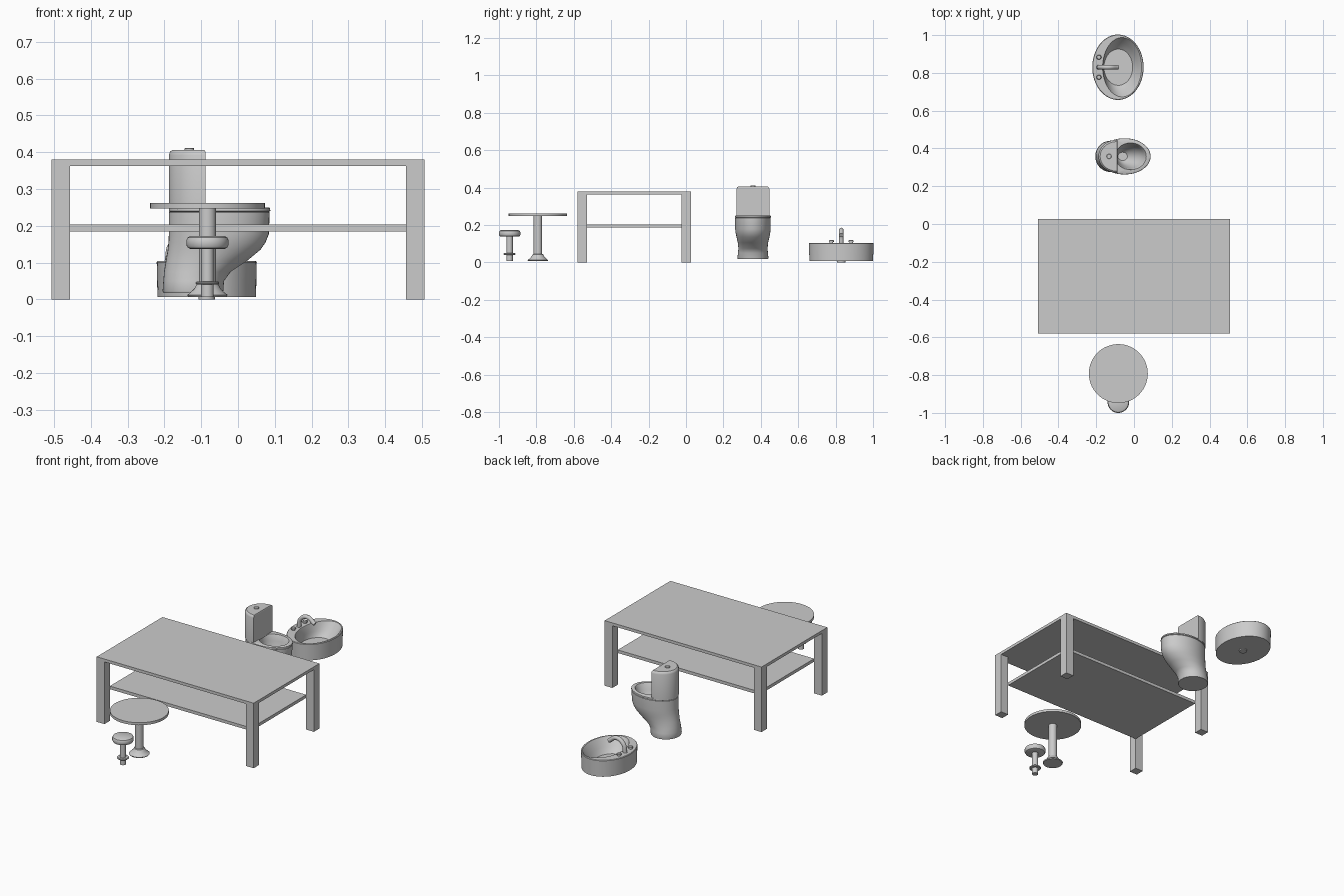
import bpy, bmesh, math

if "Cube" in bpy.data.objects:
    bpy.data.objects.remove(bpy.data.objects["Cube"])


def finish(name, bm, smooth=True):
    bmesh.ops.recalc_face_normals(bm, faces=bm.faces[:])
    me = bpy.data.meshes.new(name)
    bm.to_mesh(me)
    bm.free()
    ob = bpy.data.objects.new(name, me)
    bpy.context.collection.objects.link(ob)
    if smooth:
        bpy.ops.object.select_all(action='DESELECT')
        ob.select_set(True)
        bpy.context.view_layer.objects.active = ob
        bpy.ops.object.shade_smooth_by_angle(angle=math.radians(35))
    return ob


def box(name, x0, x1, y0, y1, z0, z1):
    bm = bmesh.new()
    bmesh.ops.create_cube(bm, size=1)
    for v in bm.verts:
        v.co = ((x0 + x1) / 2 + v.co.x * (x1 - x0),
                (y0 + y1) / 2 + v.co.y * (y1 - y0),
                (z0 + z1) / 2 + v.co.z * (z1 - z0))
    return finish(name, bm, False)


def loft(name, rings, start=0.0, sweep=2 * math.pi, n=48):
    """Stack elliptical rings (cx, cy, z, rx, ry); partial sweeps give D shapes."""
    bm = bmesh.new()
    count = n if sweep > 6.28 else n + 1
    rows = []
    for cx, cy, z, rx, ry in rings:
        angles = [start + sweep * i / n for i in range(count)]
        rows.append([bm.verts.new((cx + rx * math.cos(a), cy + ry * math.sin(a), z))
                     for a in angles])
    for a, b in zip(rows, rows[1:]):
        for i in range(count):
            j = (i + 1) % count
            bm.faces.new((a[i], a[j], b[j], b[i]))
    bm.faces.new(rows[0][::-1])
    bm.faces.new(rows[-1])
    return finish(name, bm)


def lathe(name, cx, cy, profile, n=48):
    return loft(name, [(cx, cy, z, r, r) for r, z in profile], n=n)


# coffee table: top, four legs, lower shelf
X, Y0, Y1, LEG = 0.507, -0.58, 0.027, 0.05
box("coffee_table_top", -X, X, Y0, Y1, 0.363, 0.38)
for side, x in (("left", -X), ("right", X - LEG)):
    for end, y in (("front", Y0), ("back", Y1 - LEG)):
        box(f"coffee_table_leg_{end}_{side}", x, x + LEG, y, y + LEG, 0, 0.363)
box("coffee_table_shelf", -X + LEG, X - LEG, Y0 + LEG, Y1 - LEG, 0.185, 0.203)

# round pedestal table
CX = -0.083
lathe("round_table_top", CX, -0.792, [(0.156, 0.247), (0.156, 0.262)], 64)
lathe("round_table_pedestal", CX, -0.792,
      [(0.052, 0.007), (0.055, 0.012), (0.046, 0.019), (0.036, 0.029),
       (0.028, 0.043), (0.023, 0.045), (0.023, 0.247)])

# bar stool
lathe("stool_seat", CX, -0.943,
      [(0.046, 0.137), (0.053, 0.14), (0.057, 0.147), (0.057, 0.161),
       (0.054, 0.168), (0.047, 0.172)])
lathe("stool_stem", CX, -0.943, [(0.017, 0.006), (0.017, 0.138)], 24)
lathe("stool_foot_ring", CX, -0.943,
      [(0.029, 0.04), (0.032, 0.043), (0.032, 0.046), (0.029, 0.049)], 32)

# toilet bowl: outer wall (z, back x, front x, half width), then the hollow
TY = 0.358
outer = [(0.018, -0.203, -0.042, 0.081), (0.023, -0.205, -0.04, 0.083),
         (0.05, -0.203, -0.038, 0.080), (0.075, -0.201, -0.02, 0.078),
         (0.105, -0.196, 0.025, 0.081), (0.135, -0.191, 0.061, 0.088),
         (0.155, -0.189, 0.075, 0.092), (0.178, -0.188, 0.084, 0.095),
         (0.236, -0.188, 0.086, 0.095), (0.238, -0.186, 0.084, 0.093),
         (0.240, -0.188, 0.088, 0.096), (0.248, -0.187, 0.087, 0.095),
         (0.250, -0.185, 0.084, 0.092)]
inner = [(0.250, -0.100, 0.065, 0.071), (0.246, -0.099, 0.062, 0.068),
         (0.215, -0.097, 0.052, 0.062), (0.175, -0.094, 0.025, 0.050),
         (0.14, -0.09, -0.015, 0.034), (0.125, -0.085, -0.035, 0.022)]
loft("toilet_bowl", [((a + b) / 2, TY, z, (b - a) / 2, w) for z, a, b, w in outer + inner])

# toilet tank (D shaped, flat side toward the bowl) and flush button
loft("toilet_tank", [(-0.088, TY, 0.245, 0.1, 0.088), (-0.088, TY, 0.392, 0.1, 0.088),
                     (-0.088, TY, 0.401, 0.097, 0.085), (-0.091, TY, 0.406, 0.088, 0.078)],
     math.pi / 2, math.pi, 32)
lathe("flush_button", -0.132, TY, [(0.013, 0.404), (0.013, 0.41), (0.011, 0.412)], 24)

# wash basin with an offset bowl
SY = 0.83
loft("basin", [(-0.085, SY, 0.007, 0.134, 0.17), (-0.085, SY, 0.101, 0.136, 0.173),
               (-0.085, SY, 0.104, 0.133, 0.170), (-0.063, SY, 0.104, 0.103, 0.157),
               (-0.064, SY, 0.1, 0.1, 0.154), (-0.073, SY, 0.055, 0.09, 0.128),
               (-0.083, SY, 0.025, 0.076, 0.096)], n=64)
lathe("basin_drain", -0.085, SY, [(0.022, 0.0), (0.022, 0.009)], 24)

# taps and arched spout
for side, dy in (("front", -0.053), ("back", 0.053)):
    lathe(f"tap_{side}", -0.186, SY + dy,
          [(0.009, 0.1), (0.009, 0.108), (0.013, 0.11), (0.013, 0.116), (0.01, 0.119)], 24)
cu = bpy.data.curves.new("spout", 'CURVE')
cu.dimensions = '3D'
cu.bevel_depth = 0.012
cu.bevel_resolution = 4
cu.use_fill_caps = True
sp = cu.splines.new('BEZIER')
path = [(-0.188, 0.1), (-0.176, 0.15), (-0.134, 0.173), (-0.085, 0.145)]
sp.bezier_points.add(len(path) - 1)
for p, (x, z) in zip(sp.bezier_points, path):
    p.co = (x, SY, z)
    p.handle_left_type = p.handle_right_type = 'AUTO'
bpy.context.collection.objects.link(bpy.data.objects.new("spout", cu))
